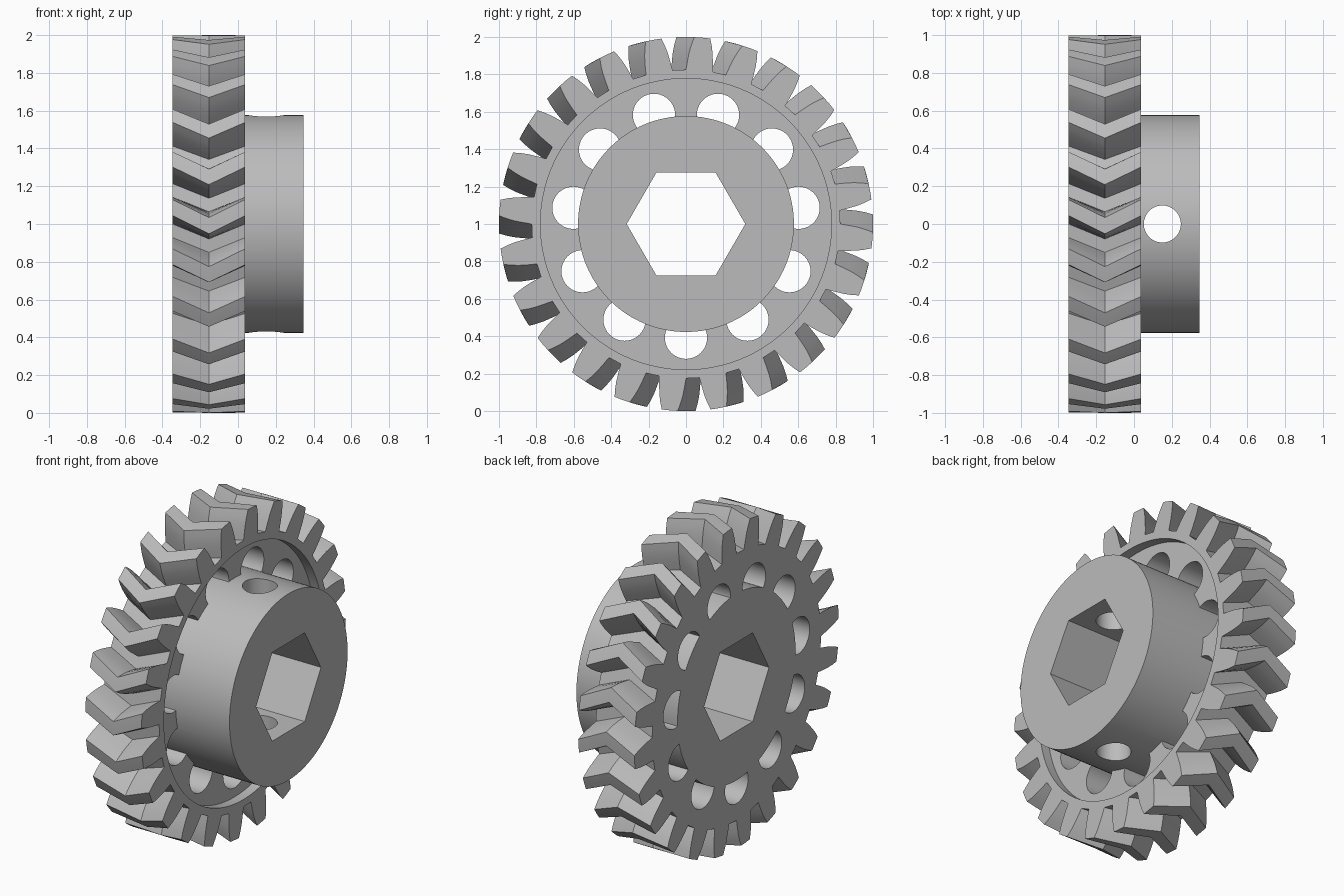
import bpy, bmesh
from math import sin, cos, radians, pi

cube = bpy.data.objects.get("Cube")
if cube:
    bpy.data.objects.remove(cube, do_unlink=True)

BACK, MIDDLE, FACE, END = -0.346, -0.154, 0.038, 0.346
AXIS_Z = 1.0
TEETH = 24

grey = bpy.data.materials.new("plain grey")
grey.use_nodes = True
colour = (0.5, 0.5, 0.5, 1)
grey.diffuse_color = colour
grey.node_tree.nodes["Principled BSDF"].inputs["Base Color"].default_value = colour


def ring(radius, sides, start=0, cy=0, cz=0):
    """Regular outline in the y-z plane."""
    return [(cy + radius * cos(start + 2 * pi * i / sides),
             cz + radius * sin(start + 2 * pi * i / sides)) for i in range(sides)]


def loft(bm, sections):
    """Join matching outlines placed along x and cap both ends."""
    loops = [[bm.verts.new((x, y, AXIS_Z + z)) for y, z in outline]
             for x, outline in sections]
    for a, b in zip(loops, loops[1:]):
        for i in range(len(a)):
            j = (i + 1) % len(a)
            bm.faces.new((a[i], a[j], b[j], b[i]))
    bm.faces.new(loops[0])
    bm.faces.new(loops[-1])


def solid(name, *lofts):
    bm = bmesh.new()
    for sections in lofts:
        loft(bm, sections)
    bmesh.ops.recalc_face_normals(bm, faces=bm.faces)
    mesh = bpy.data.meshes.new(name)
    bm.to_mesh(mesh)
    bm.free()
    mesh.materials.append(grey)
    obj = bpy.data.objects.new(name, mesh)
    bpy.context.collection.objects.link(obj)
    return obj


def combine(target, tool, operation):
    mod = target.modifiers.new(operation.lower(), 'BOOLEAN')
    mod.operation = operation
    mod.solver = 'EXACT'
    mod.object = tool
    bpy.context.view_layer.objects.active = target
    bpy.ops.object.modifier_apply(modifier=mod.name)
    bpy.data.objects.remove(tool, do_unlink=True)


def tooth_outline(turn):
    """Gear outline from a half tooth: radius and half angle in degrees."""
    half = [(0.825, 5.0), (0.87, 4.5), (0.92, 3.9), (0.96, 3.25), (1.0, 2.45)]
    flanks = [(r, -a) for r, a in half] + [(1.0, 0)] + [(r, a) for r, a in reversed(half)]
    points = []
    for t in range(TEETH):
        for r, a in flanks:
            angle = radians(turn + a + t * 360 / TEETH)
            points.append((r * cos(angle), r * sin(angle)))
    return points


# Toothed wheel with V-shaped teeth
gear = solid("herringbone_gear", [(BACK, tooth_outline(-5.0)),
                                  (MIDDLE, tooth_outline(0.5)),
                                  (FACE, tooth_outline(-5.0))])

# Shallow recess inside the rim
recess = ring(0.778, 128)
combine(gear, solid("recess_cutter", [(FACE - 0.06, recess), (END, recess)]), 'DIFFERENCE')

# Eleven lightening holes
holes = []
for i in range(11):
    a = -pi / 2 + 2 * pi * i / 11
    outline = ring(0.113, 40, cy=0.608 * cos(a), cz=0.608 * sin(a))
    holes.append([(-1, outline), (1, outline)])
combine(gear, solid("hole_cutter", *holes), 'DIFFERENCE')

# Hub running through the wheel
hub = ring(0.577, 128)
combine(gear, solid("hub", [(BACK, hub), (END, hub)]), 'UNION')

# Hexagonal bore
bore = ring(0.317, 6)
combine(gear, solid("bore_cutter", [(-1, bore), (1, bore)]), 'DIFFERENCE')

# Cross hole through the hub
bpy.ops.mesh.primitive_cylinder_add(vertices=48, radius=0.098, depth=3,
                                    location=(0.15, 0, AXIS_Z))
combine(gear, bpy.context.object, 'DIFFERENCE')

# Single colour and smooth curved walls
gear.data.materials.clear()
gear.data.materials.append(grey)
for face in gear.data.polygons:
    face.material_index = 0
bpy.ops.object.select_all(action='DESELECT')
gear.select_set(True)
bpy.context.view_layer.objects.active = gear
bpy.ops.object.shade_smooth_by_angle(angle=radians(25))
